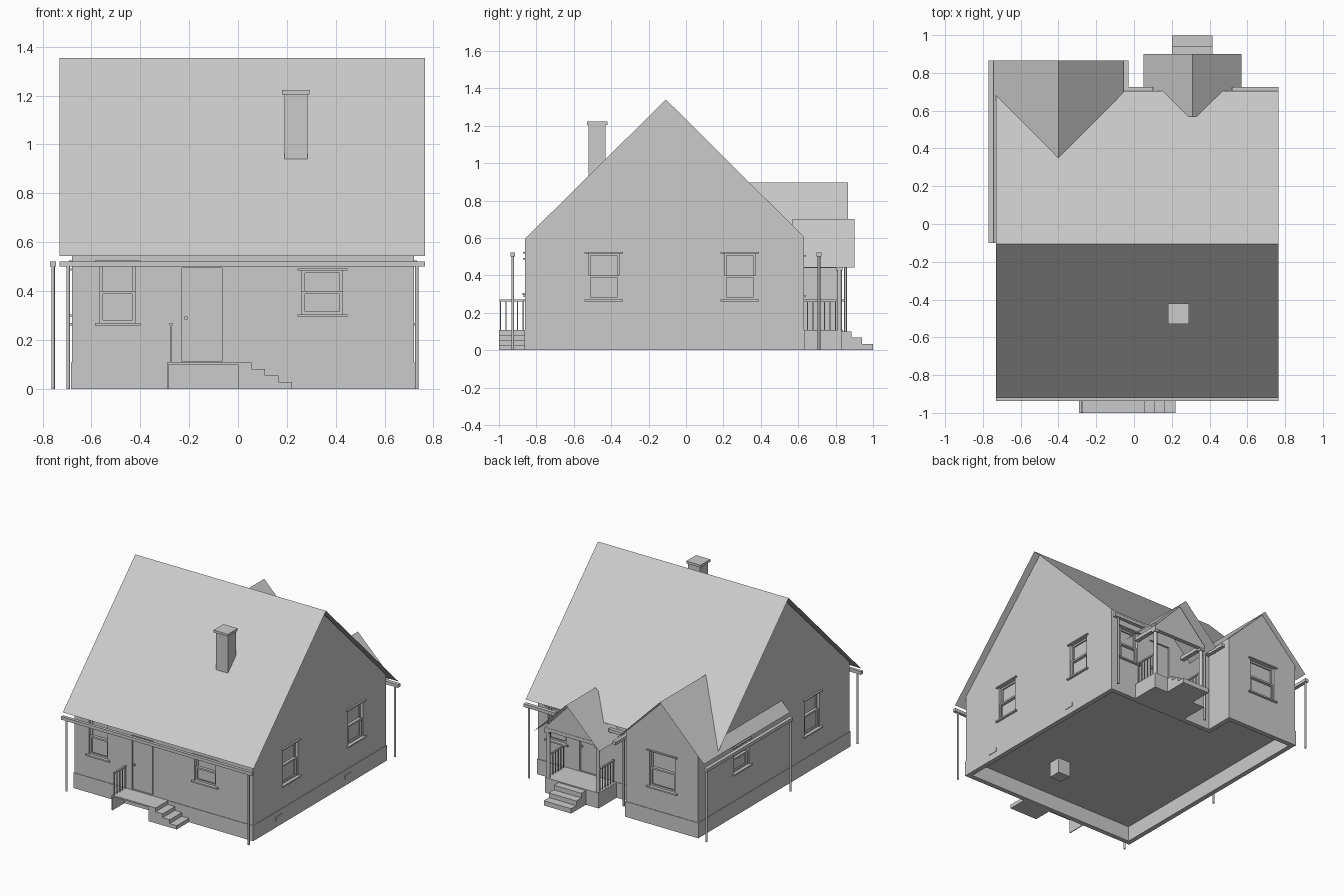
import bpy, bmesh, math
from mathutils import Matrix, Vector

if "Cube" in bpy.data.objects:
    bpy.data.objects.remove(bpy.data.objects["Cube"])

grey = bpy.data.materials.new("plain_grey")
grey.use_nodes = True
grey.diffuse_color = (0.6, 0.6, 0.6, 1)
grey.node_tree.nodes["Principled BSDF"].inputs["Base Color"].default_value = (0.6, 0.6, 0.6, 1)


def finish(name, bm):
    mesh = bpy.data.meshes.new(name)
    bm.to_mesh(mesh)
    bm.free()
    mesh.materials.append(grey)
    ob = bpy.data.objects.new(name, mesh)
    bpy.context.collection.objects.link(ob)
    return ob


def boxes(name, spans, mat=Matrix()):
    """One object made of boxes, each given as x0, x1, y0, y1, z0, z1."""
    bm = bmesh.new()
    for x0, x1, y0, y1, z0, z1 in spans:
        centre = Matrix.Translation(((x0 + x1) / 2, (y0 + y1) / 2, (z0 + z1) / 2))
        size = Matrix.Diagonal((x1 - x0, y1 - y0, z1 - z0, 1))
        bmesh.ops.create_cube(bm, size=1, matrix=mat @ centre @ size)
    return finish(name, bm)


def prism(name, points, direction):
    """A flat outline pushed along a direction."""
    bm = bmesh.new()
    face = bm.faces.new([bm.verts.new(p) for p in points])
    moved = bmesh.ops.extrude_face_region(bm, geom=[face])["geom"]
    bmesh.ops.translate(bm, vec=Vector(direction),
                        verts=[v for v in moved if isinstance(v, bmesh.types.BMVert)])
    bmesh.ops.recalc_face_normals(bm, faces=bm.faces)
    return finish(name, bm)


def sheet(name, points):
    bm = bmesh.new()
    face = bm.faces.new([bm.verts.new(p) for p in points])
    face.normal_update()
    if face.normal.z < 0:
        face.normal_flip()
    return finish(name, bm)


def pipe(name, x, y, z0, z1, radius, sides=12):
    bm = bmesh.new()
    bmesh.ops.create_cone(bm, cap_ends=True, segments=sides, radius1=radius, radius2=radius,
                          depth=z1 - z0, matrix=Matrix.Translation((x, y, (z0 + z1) / 2)))
    ob = finish(name, bm)
    for p in ob.data.polygons:
        p.use_smooth = abs(p.normal.z) < 0.5
    return ob


def cut(body, cutter):
    mod = body.modifiers.new("opening", "BOOLEAN")
    mod.object = cutter
    mod.solver = "EXACT"
    cutter.hide_render = True
    cutter.hide_viewport = True
    cutter.display_type = "WIRE"


# House bodies
X0, X1, Y0, Y1, FLOOR = -0.68, 0.72, -0.86, 0.63, 0.108
RIDGE_Y, WING_X, WING_Y = -0.107, -0.115, 0.835
house = prism("house_walls", [(X0, Y0, FLOOR), (X0, Y0, 0.597), (X0, RIDGE_Y, 1.34),
                              (X0, Y1, 0.607), (X0, Y1, FLOOR)], (X1 - X0, 0, 0))
wing = prism("wing_walls", [(X0, WING_Y, FLOOR), (X0, WING_Y, 0.605), (-0.4, WING_Y, 0.885),
                            (WING_X, WING_Y, 0.605), (WING_X, WING_Y, FLOOR)], (0, 0.62 - WING_Y, 0))

# Hollow foundation
T, P = 0.03, 0.004
boxes("foundation", [
    (X0 - P, X1 + P, Y0 - P, Y0 + T, 0, FLOOR),
    (X1 - T, X1 + P, Y0 + T, Y1 - T, 0, FLOOR),
    (X0 - P, X0 + T, Y0 + T, WING_Y - T, 0, FLOOR),
    (WING_X, X1 + P, Y1 - T, Y1 + P, 0, FLOOR),
    (WING_X - T, WING_X + P, Y1 - T, WING_Y - T, 0, FLOOR),
    (X0 - P, WING_X + P, WING_Y - T, WING_Y + P, 0, FLOOR)])
boxes("foundation_vents", [(X1, X1 + 0.008, y - 0.035, y + 0.035, 0.045, 0.075) for y in (-0.58, 0.2)])

# Roof sheets
for side, y, z in (("front", -0.918, 0.544), ("back", 0.703, 0.544)):
    sheet(side + "_roof", [(-0.73, y, z), (0.765, y, z), (0.765, RIDGE_Y, 1.353), (-0.73, RIDGE_Y, 1.353)])
for side, x, y in (("outer", -0.745, -0.1), ("inner", -0.055, 0.34)):
    sheet("wing_roof_" + side, [(x, y, 0.55), (x, 0.865, 0.55), (-0.4, 0.865, 0.897), (-0.4, y, 0.897)])
for side, x in (("a", 0.05), ("b", 0.57)):
    sheet("porch_roof_" + side, [(x, 0.57, 0.443), (x, 0.9, 0.443), (0.31, 0.9, 0.7), (0.31, 0.57, 0.7)])

# Chimney
boxes("chimney", [(0.19, 0.285, -0.52, -0.43, 0, 1.205), (0.18, 0.292, -0.53, -0.42, 1.205, 1.222)])


# Windows and doors
def place(x, y, turn):
    return Matrix.Translation((x, y, 0)) @ Matrix.Rotation(math.radians(turn), 4, "Z")


def window(name, body, x, y, turn, w, z0, z1):
    mat, h, mid, b = place(x, y, turn), w / 2, (z0 + z1) / 2, 0.012
    cut(body, boxes(name + "_cutter", [(-h, h, -0.05, 0.03, z0, z1)], mat))
    boxes(name + "_trim", [(-h - 0.02, h + 0.02, -0.015, 0.01, z0 - 0.01, z0),
                           (-h - 0.02, h + 0.02, -0.012, 0.01, z1, z1 + 0.008)], mat)
    bars = []
    for lo, hi, front in ((z0, mid + b / 2, 0.008), (mid - b / 2, z1, 0.018)):
        back = front + 0.01
        bars += [(-h, -h + b, front, back, lo, hi), (h - b, h, front, back, lo, hi),
                 (-h + b, h - b, front, back, lo, lo + b), (-h + b, h - b, front, back, hi - b, hi)]
    boxes(name + "_sashes", bars, mat)


def door(name, body, x, y, turn):
    mat = place(x, y, turn)
    cut(body, boxes(name + "_cutter", [(-0.082, 0.082, -0.05, 0.012, 0.112, 0.495)], mat))
    boxes(name + "_leaf", [(-0.076, 0.076, 0.006, 0.016, 0.114, 0.489)], mat)
    boxes(name + "_knob", [(-0.072, -0.06, -0.008, 0.006, 0.283, 0.295)], mat)


window("front_tall_window", house, -0.492, Y0, 0, 0.145, 0.27, 0.518)
window("front_small_window", house, 0.345, Y0, 0, 0.165, 0.305, 0.485)
window("gable_window_a", house, X1, -0.44, 90, 0.165, 0.27, 0.518)
window("gable_window_b", house, X1, 0.288, 90, 0.165, 0.27, 0.518)
window("gable_window_c", house, X0, -0.44, -90, 0.165, 0.27, 0.518)
window("gable_window_d", house, X0, 0.35, -90, 0.165, 0.305, 0.485)
window("back_window", house, 0.57, Y1, 180, 0.14, 0.27, 0.5)
window("wing_window", wing, -0.4, WING_Y, 180, 0.2, 0.27, 0.518)
door("front_door", house, -0.147, Y0, 0)
door("back_door", house, 0.31, Y1, 180)

# Gutters and downspouts
G0, G1 = 0.5, 0.522
boxes("gutters", [(-0.73, 0.765, -0.937, -0.915, G0, G1),
                  (-0.03, 0.1, 0.698, 0.725, G0, G1), (0.52, 0.765, 0.698, 0.725, G0, G1),
                  (-0.77, -0.745, -0.1, 0.865, G0, G1), (-0.055, -0.03, 0.698, 0.865, G0, G1)])
for i, (x, y) in enumerate([(-0.695, -0.926), (0.732, -0.926), (0.732, 0.711), (-0.01, 0.711),
                            (-0.757, -0.088), (-0.757, 0.853)]):
    pipe("downspout_%d" % (i + 1), x, y, 0, G0, 0.007)


# Railings run along y
def railing(name, x, y0, y1, count):
    step = (y1 - y0) / (count - 1)
    bars = [(x - 0.003, x + 0.003, y0 + i * step - 0.003, y0 + i * step + 0.003, FLOOR, 0.262)
            for i in range(count)]
    bars.append((x - 0.006, x + 0.006, y0 - 0.005, y1 + 0.005, 0.26, 0.27))
    boxes(name, bars)


# Front stoop with side steps
boxes("stoop_deck", [(-0.29, 0.055, -1, Y0, 0.098, FLOOR), (-0.29, -0.284, -1, Y0, 0, 0.098),
                     (0, 0.055, -1, Y0, 0, 0.098)])
boxes("stoop_steps", [(0.055 * i, 0.055 * (i + 1), -1, Y0, 0, FLOOR - 0.027 * i) for i in (1, 2, 3)])
railing("stoop_railing", -0.275, -0.992, -0.87, 5)

# Back porch
boxes("porch_deck", [(0.1, 0.52, Y1, 0.835, 0, FLOOR)])
boxes("porch_steps", [(0.2, 0.415, 0.83, 0.885 + 0.057 * i, 0, 0.1 - 0.033 * i) for i in range(3)])
boxes("porch_beams", [(x - 0.015, x + 0.015, Y1, 0.84, 0.44, 0.465) for x in (0.115, 0.505)]
      + [(0.1, 0.52, 0.81, 0.84, 0.44, 0.465)])
prism("porch_gable", [(0.1, 0.838, 0.465), (0.52, 0.838, 0.465), (0.31, 0.838, 0.685)], (0, -0.015, 0))
for side, x in (("a", 0.115), ("b", 0.505)):
    pipe("porch_post_" + side, x, 0.82, FLOOR, 0.44, 0.013)
    boxes("porch_post_cap_" + side, [(x - 0.018, x + 0.018, 0.802, 0.838, 0.425, 0.44)])
    railing("porch_railing_" + side, x, 0.65, 0.8, 6)
